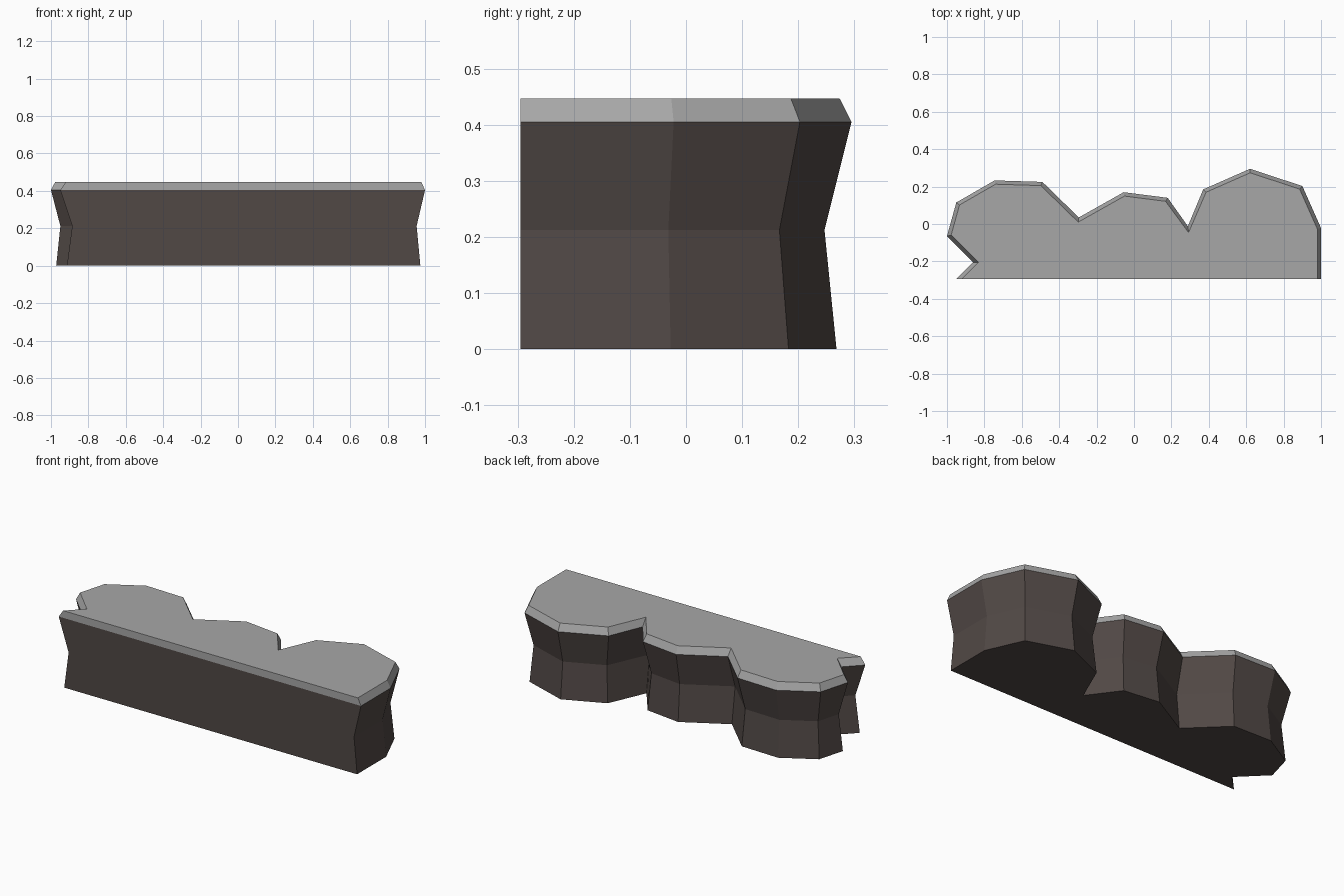
import bpy
import bmesh
from mathutils import Vector

cube = bpy.data.objects.get("Cube")
if cube:
    bpy.data.objects.remove(cube, do_unlink=True)


def make_material(name, rgb):
    mat = bpy.data.materials.new(name)
    mat.use_nodes = True
    color = (*rgb, 1.0)
    mat.diffuse_color = color
    mat.node_tree.nodes["Principled BSDF"].inputs["Base Color"].default_value = color
    return mat


# Widest outline of the ledge, from the front left corner round the back
OUTLINE = [Vector(p) for p in (
    (-0.95, -0.295), (-0.86, -0.205), (-1.0, -0.065), (-0.95, 0.115),
    (-0.745, 0.233), (-0.49, 0.225), (-0.295, 0.035), (-0.055, 0.17),
    (0.18, 0.14), (0.288, -0.012), (0.37, 0.185), (0.62, 0.295),
    (0.90, 0.203), (1.0, -0.022), (1.0, -0.295))]

# Height and inset of each level
LEVELS = [(0.0, 0.025), (0.212, 0.045), (0.405, 0.0), (0.447, 0.02)]


def inset_outline(points, distance):
    """Move every side inward, keeping the flat front in place."""
    n = len(points)
    normals = []
    for i in range(n):
        d = (points[(i + 1) % n] - points[i]).normalized()
        normals.append(Vector((d.y, -d.x)))
    result = []
    for i, p in enumerate(points):
        a, b = normals[i - 1], normals[i]
        da = 0.0 if i == 0 else distance
        db = 0.0 if i == n - 1 else distance
        det = a.x * b.y - a.y * b.x
        move = Vector((da * b.y - db * a.y, a.x * db - b.x * da)) / det
        if move.length > distance * 1.7:
            move = move.normalized() * distance * 1.7
        result.append(p + move)
    return result


# Loft the levels into a closed solid
bm = bmesh.new()
rings = []
for z, inset in LEVELS:
    rings.append([bm.verts.new((p.x, p.y, z)) for p in inset_outline(OUTLINE, inset)])
count = len(OUTLINE)
for low, high in zip(rings, rings[1:]):
    for i in range(count):
        j = (i + 1) % count
        bm.faces.new((low[i], low[j], high[j], high[i]))
bm.faces.new(rings[0])
bm.faces.new(rings[-1])
bmesh.ops.recalc_face_normals(bm, faces=bm.faces)

# Pale stone on the cap, dark rock below
for face in bm.faces:
    face.material_index = int(face.calc_center_median().z > 0.41)

mesh = bpy.data.meshes.new("rock_ledge")
bm.to_mesh(mesh)
bm.free()
mesh.materials.append(make_material("dark_brown_rock", (0.082, 0.065, 0.06)))
mesh.materials.append(make_material("grey_stone_top", (0.39, 0.39, 0.39)))
ledge = bpy.data.objects.new("rock_ledge", mesh)
bpy.context.collection.objects.link(ledge)
